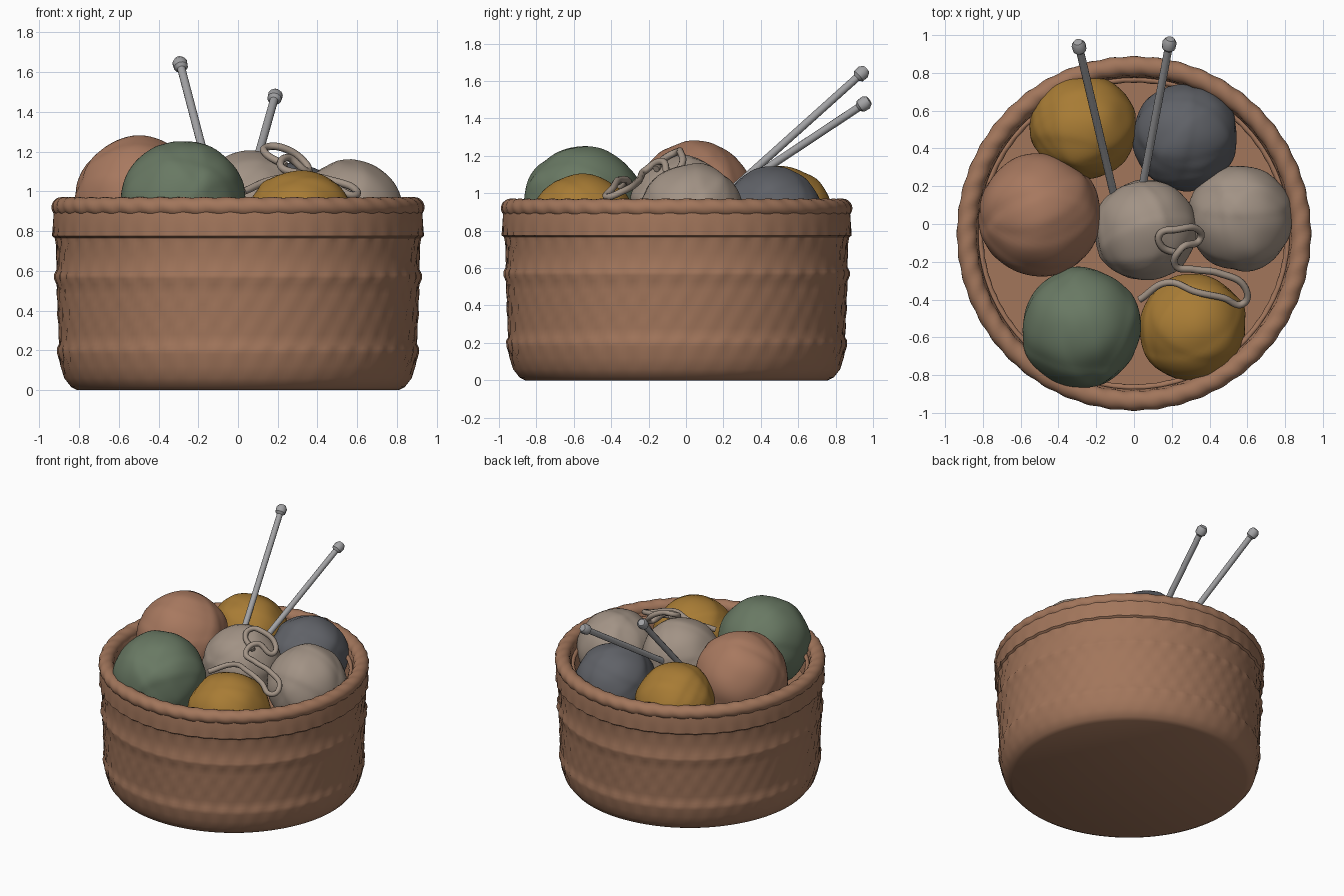
import bpy, bmesh, math, random
from mathutils import Vector, noise

cube = bpy.data.objects.get("Cube")
if cube:
    bpy.data.objects.remove(cube, do_unlink=True)

random.seed(4)
CENTRE = Vector((0, -0.05, 0))


def material(name, rgb):
    m = bpy.data.materials.new(name)
    m.use_nodes = True
    colour = (*rgb, 1)
    m.diffuse_color = colour
    m.node_tree.nodes["Principled BSDF"].inputs["Base Color"].default_value = colour
    return m


WICKER = material("wicker brown", (0.36, 0.18, 0.105))
CLAY = material("terracotta wool", (0.39, 0.19, 0.115))
GREEN = material("sage wool", (0.14, 0.19, 0.125))
GOLD = material("mustard wool", (0.39, 0.20, 0.035))
BEIGE = material("beige wool", (0.36, 0.29, 0.235))
SLATE = material("slate wool", (0.115, 0.12, 0.135))
STEEL = material("needle grey", (0.36, 0.36, 0.37))


def finish(name, bm, mat, angle=40):
    bmesh.ops.remove_doubles(bm, verts=bm.verts, dist=1e-5)
    bmesh.ops.recalc_face_normals(bm, faces=bm.faces)
    me = bpy.data.meshes.new(name)
    bm.to_mesh(me)
    bm.free()
    ob = bpy.data.objects.new(name, me)
    bpy.context.collection.objects.link(ob)
    me.materials.append(mat)
    bpy.ops.object.select_all(action="DESELECT")
    ob.select_set(True)
    bpy.context.view_layer.objects.active = ob
    bpy.ops.object.shade_smooth_by_angle(angle=math.radians(angle))
    return ob


def revolve(name, profile, mat, steps=240, ripple=None, closed=False):
    """Turn an (r, z) profile about the basket axis, with optional ripple."""
    bm = bmesh.new()
    rings = []
    for i in range(steps):
        a = math.tau * i / steps
        ring = []
        for k, (r, z) in enumerate(profile):
            rr = r + (ripple(a, r, z) if ripple and r > 0 else 0)
            ring.append(bm.verts.new(CENTRE + Vector((rr * math.cos(a), rr * math.sin(a), z))))
        rings.append(ring)
    n = len(profile)
    for i in range(steps):
        p, q = rings[i], rings[(i + 1) % steps]
        for k in range(n if closed else n - 1):
            j = (k + 1) % n
            bm.faces.new((p[k], q[k], q[j], p[j]))
    bmesh.ops.dissolve_degenerate(bm, dist=1e-6, edges=bm.edges)
    return finish(name, bm, mat)


# Basket: woven wall with raised bands, and a shallow inside
def weave(a, r, z):
    if r < 0.87 or z > 0.78 or z < 0.1:
        return 0
    return 0.005 * math.cos(48 * a) * math.cos(math.tau * z / 0.19)


wall = [(0, 0), (0.81, 0), (0.84, 0.015), (0.875, 0.06), (0.892, 0.12),
        (0.905, 0.18), (0.908, 0.21), (0.9, 0.23)]
wall += [(0.9 + 0.002 * i, 0.23 + 0.05 * i) for i in range(1, 7)]
wall += [(0.922, 0.56), (0.922, 0.58), (0.912, 0.605), (0.914, 0.68),
         (0.914, 0.74), (0.918, 0.765), (0.932, 0.775), (0.932, 0.83),
         (0.928, 0.89), (0.92, 0.94), (0.86, 0.95), (0.825, 0.9),
         (0.82, 0.8), (0.81, 0.7), (0, 0.7)]
revolve("basket", wall, WICKER, ripple=weave)


# Twisted rope rim and thin bead inside it
def rope(name, radius, height, minor, twists, lobes, depth, count):
    bm = bmesh.new()
    steps, rings = 288, []
    for i in range(steps):
        a = math.tau * i / steps
        ring = []
        for k in range(count):
            t = math.tau * k / count
            m = minor * (1 - depth + depth * math.cos(lobes * t + twists * a))
            r = radius + m * math.cos(t)
            ring.append(bm.verts.new(CENTRE + Vector((
                r * math.cos(a), r * math.sin(a), height + m * 0.95 * math.sin(t)))))
        rings.append(ring)
    for i in range(steps):
        p, q = rings[i], rings[(i + 1) % steps]
        for k in range(count):
            j = (k + 1) % count
            bm.faces.new((p[k], q[k], q[j], p[j]))
    return finish(name, bm, WICKER, 60)


rope("rim_rope", 0.885, 0.92, 0.055, 48, 2, 0.05, 20)
rope("inner_bead", 0.815, 0.875, 0.018, 60, 2, 0.08, 8)


# Balls of wool: overlapping wraps make low stepped folds
def yarn_ball(name, x, y, top, radius, mat):
    bm = bmesh.new()
    bmesh.ops.create_icosphere(bm, subdivisions=5, radius=1)
    wraps = [(Vector([random.gauss(0, 1) for _ in range(3)]).normalized(),
              random.uniform(-0.5, 0.5)) for _ in range(7)]
    offset = Vector((x, y, top)) * 9
    centre = Vector((x, y, top - radius))
    for v in bm.verts:
        d = v.co.normalized()
        fold = sum(math.tanh((d.dot(n) - c) * 14) * math.exp(-3 * abs(d.dot(n) - c))
                   for n, c in wraps)
        size = 0.985 + 0.013 * fold + 0.03 * noise.noise(d * 1.8 + offset)
        v.co = centre + d * radius * size
    finish(name, bm, mat, 50)


yarn_ball("terracotta_ball", -0.50, 0.05, 1.28, 0.33, CLAY)
yarn_ball("sage_ball", -0.28, -0.55, 1.26, 0.32, GREEN)
yarn_ball("mustard_ball_front", 0.31, -0.55, 1.11, 0.29, GOLD)
yarn_ball("mustard_ball_back", -0.27, 0.51, 1.15, 0.285, GOLD)
yarn_ball("beige_ball_left", 0.56, 0.03, 1.16, 0.285, BEIGE)
yarn_ball("beige_ball_middle", 0.06, -0.03, 1.205, 0.275, BEIGE)
yarn_ball("slate_ball", 0.27, 0.46, 1.14, 0.285, SLATE)


# Knitting needles: shaft with a faceted knob
def needle(name, start, end):
    start, end = Vector(start), Vector(end)
    axis = (end - start).normalized()
    turn = axis.to_track_quat("Z", "Y")
    length = (end - start).length
    shape = [(0, 0), (0.021, 0), (0.021, length - 0.06), (0.036, length - 0.045),
             (0.038, length - 0.01), (0.024, length + 0.012), (0, length + 0.015)]
    bm = bmesh.new()
    sides = 12
    rings = [[bm.verts.new(start + turn @ Vector((
        r * math.cos(math.tau * i / sides), r * math.sin(math.tau * i / sides), z)))
        for r, z in shape] for i in range(sides)]
    for i in range(sides):
        p, q = rings[i], rings[(i + 1) % sides]
        for k in range(len(shape) - 1):
            bm.faces.new((p[k], q[k], q[k + 1], p[k + 1]))
    bmesh.ops.dissolve_degenerate(bm, dist=1e-6, edges=bm.edges)
    finish(name, bm, STEEL)


needle("needle_right", (-0.11, 0.17, 0.95), (-0.295, 0.955, 1.655))
needle("needle_left", (0.045, 0.20, 0.98), (0.19, 0.97, 1.49))

# Loose strand looped over the middle ball
path = [(0.24, -0.16, 1.13), (0.14, -0.11, 1.19), (0.14, -0.05, 1.22), (0.22, -0.03, 1.22),
        (0.34, -0.03, 1.14), (0.35, -0.08, 1.10), (0.25, -0.13, 1.17),
        (0.22, -0.22, 1.12), (0.31, -0.24, 1.09), (0.45, -0.26, 1.06),
        (0.59, -0.34, 1.01), (0.58, -0.42, 0.98), (0.47, -0.39, 1.03),
        (0.33, -0.36, 1.07), (0.18, -0.31, 1.06), (0.03, -0.40, 1.00)]
curve = bpy.data.curves.new("loose_strand", "CURVE")
curve.dimensions = "3D"
curve.bevel_depth = 0.019
curve.bevel_resolution = 2
curve.use_fill_caps = True
spline = curve.splines.new("BEZIER")
spline.bezier_points.add(len(path) - 1)
for point, co in zip(spline.bezier_points, path):
    point.co = co
    point.handle_left_type = point.handle_right_type = "AUTO"
curve.materials.append(BEIGE)
bpy.context.collection.objects.link(bpy.data.objects.new("loose_strand", curve))
